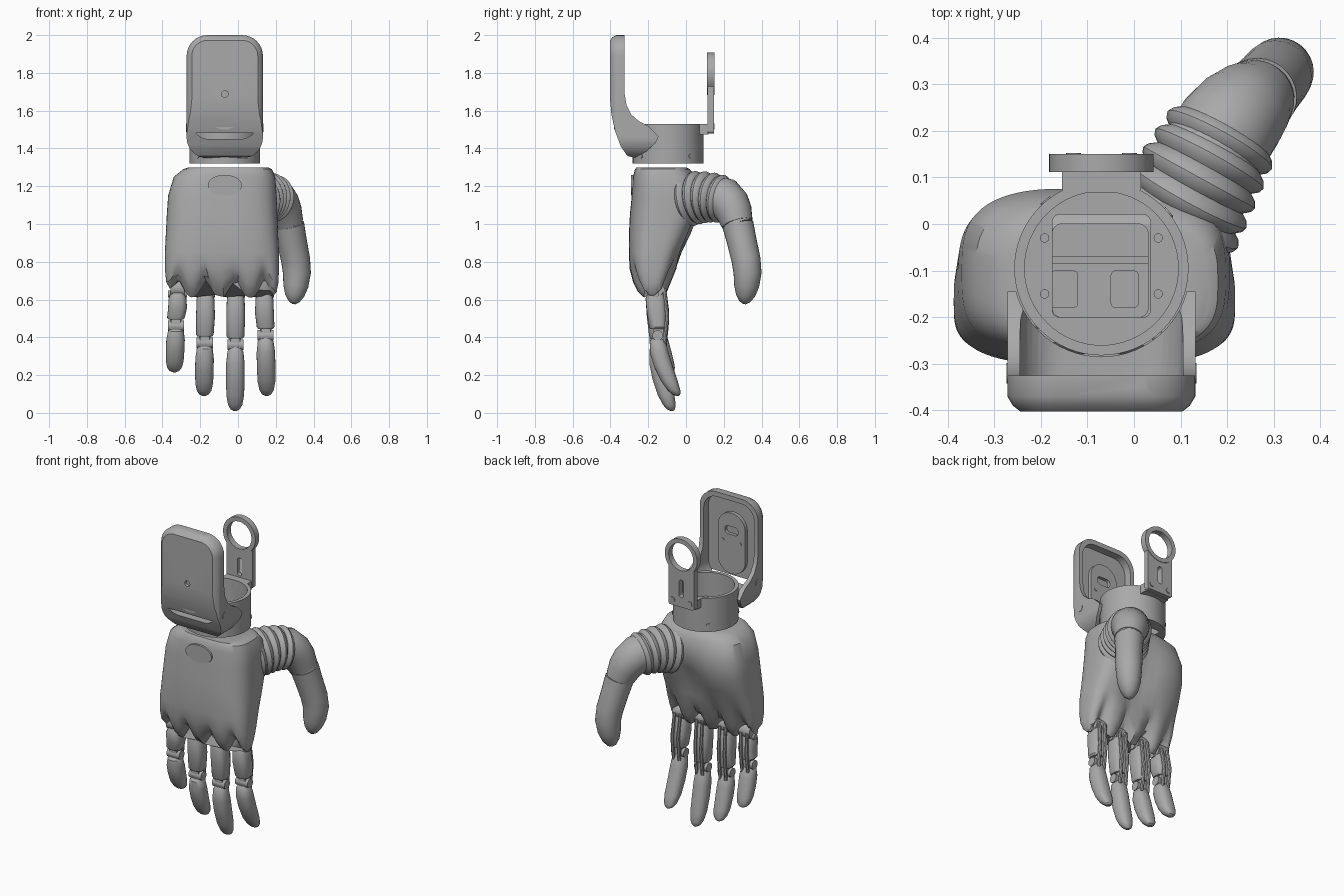
import bpy, bmesh, math
from mathutils import Vector

if "Cube" in bpy.data.objects:
    bpy.data.objects.remove(bpy.data.objects["Cube"])

grey = bpy.data.materials.new("matte grey")
grey.use_nodes = True
COLOUR = (0.4, 0.4, 0.4, 1)
grey.diffuse_color = COLOUR
grey.node_tree.nodes["Principled BSDF"].inputs["Base Color"].default_value = COLOUR


def loft(name, rings, angle=35):
    """Skin a list of equal-length point rings and cap both ends."""
    bm = bmesh.new()
    rows = [[bm.verts.new(p) for p in ring] for ring in rings]
    n = len(rows[0])
    for a, b in zip(rows, rows[1:]):
        for i in range(n):
            j = (i + 1) % n
            bm.faces.new((a[i], a[j], b[j], b[i]))
    bm.faces.new(rows[0])
    bm.faces.new(rows[-1])
    bmesh.ops.recalc_face_normals(bm, faces=bm.faces)
    mesh = bpy.data.meshes.new(name)
    bm.to_mesh(mesh)
    bm.free()
    mesh.materials.append(grey)
    mesh.shade_smooth()
    mesh.set_sharp_from_angle(angle=math.radians(angle))
    obj = bpy.data.objects.new(name, mesh)
    bpy.context.collection.objects.link(obj)
    return obj


def place(points, axis, d):
    """Lift 2D points to 3D on a plane across the given axis."""
    order = {"x": lambda u, v: (d, u, v), "y": lambda u, v: (u, d, v), "z": lambda u, v: (u, v, d)}
    return [order[axis](u, v) for u, v in points]


def prism(name, points, axis, lo, hi):
    return loft(name, [place(points, axis, lo), place(points, axis, hi)])


def oval(cu, cv, ru, rv, power=2, n=48):
    pts = []
    for i in range(n):
        a = math.tau * i / n
        c, s = math.cos(a), math.sin(a)
        pts.append((cu + ru * math.copysign(abs(c) ** (2 / power), c),
                    cv + rv * math.copysign(abs(s) ** (2 / power), s)))
    return pts


def rounded(u0, u1, v0, v1, r, steps=8):
    pts = []
    corners = [(u1 - r, v1 - r), (u0 + r, v1 - r), (u0 + r, v0 + r), (u1 - r, v0 + r)]
    for k, (cu, cv) in enumerate(corners):
        for i in range(steps + 1):
            a = math.pi / 2 * (k + i / steps)
            pts.append((cu + r * math.cos(a), cv + r * math.sin(a)))
    return pts


def carve(obj, cutters, operation="DIFFERENCE"):
    """Apply booleans and remove the cutters."""
    for c in cutters:
        c.hide_render = True
        mod = obj.modifiers.new("cut", "BOOLEAN")
        mod.operation, mod.object, mod.solver = operation, c, "EXACT"
    bpy.context.view_layer.update()
    result = obj.evaluated_get(bpy.context.evaluated_depsgraph_get())
    mesh = bpy.data.meshes.new_from_object(result)
    obj.modifiers.clear()
    obj.data = mesh
    mesh.shade_smooth()
    mesh.set_sharp_from_angle(angle=math.radians(35))
    for c in cutters:
        bpy.data.objects.remove(c)


def tube(name, stations, n=28):
    """Loft circles along (centre, radius) stations."""
    rings = []
    for i, (c, r) in enumerate(stations):
        t = (stations[min(i + 1, len(stations) - 1)][0] - stations[max(i - 1, 0)][0]).normalized()
        side = t.cross(Vector((0.8, -0.6, 0))).normalized()
        up = side.cross(t)
        rings.append([c + r * (side * math.cos(math.tau * k / n) + up * math.sin(math.tau * k / n))
                      for k in range(n)])
    return loft(name, rings)


CX, CY = -0.07, -0.095
FINGER_X = (-0.315, -0.17, -0.012, 0.14)

# Palm: stacked rounded sections (z, x0, x1, y0, y1), lower rim scalloped over the fingers
sections = [(1.30, -0.26, 0.16, -0.262, 0.0), (1.29, -0.29, 0.18, -0.27, 0.02),
            (1.25, -0.34, 0.197, -0.28, 0.055), (1.15, -0.37, 0.205, -0.287, 0.078),
            (1.05, -0.377, 0.208, -0.297, 0.07), (0.95, -0.382, 0.212, -0.302, 0.03),
            (0.85, -0.387, 0.217, -0.303, -0.02), (0.76, -0.387, 0.217, -0.298, -0.05),
            (0.69, -0.38, 0.214, -0.28, -0.08), (0.64, -0.36, 0.205, -0.255, -0.10),
            (0.61, -0.34, 0.19, -0.225, -0.13)]
palm_rings = []
for z, x0, x1, y0, y1 in sections:
    ring = []
    for x, y in oval((x0 + x1) / 2, (y0 + y1) / 2, (x1 - x0) / 2, (y1 - y0) / 2, 3.2, 96):
        arch = max(math.exp(-((x - f) / 0.035) ** 2) for f in FINGER_X)
        lift = arch * 0.09 * max(0, min(1, (0.85 - z) / 0.2))
        hollow = 0.05 * math.exp(-((x + 0.03) / 0.1) ** 2 - ((z - 0.98) / 0.13) ** 2)
        ring.append((x, y - (hollow if y > -0.1 else 0), z + lift))
    palm_rings.append(ring)
palm = loft("palm", palm_rings, 50)
carve(palm, [prism("palm_cavity", rounded(-0.175, 0.03, -0.2, 0.0, 0.02), "z", 1.0, 1.4)])
for i, x in enumerate((-0.15, -0.02)):
    prism(f"motor_{i}", rounded(x - 0.03, x + 0.03, -0.18, -0.1, 0.01), "z", 0.99, 1.15)
prism("palm_divider", rounded(-0.18, 0.035, -0.085, -0.07, 0.005), "z", 0.99, 1.22)
prism("back_of_hand_badge", oval(CX, 1.205, 0.09, 0.055), "y", -0.291, -0.27)

# Fingers: (base x, tip x, joint z, tip z, tip y)
fingers = {"little": (-0.32, -0.337, 0.46, 0.215, -0.08), "ring": (-0.172, -0.18, 0.37, 0.09, -0.07),
           "middle": (-0.012, -0.015, 0.36, 0.01, -0.075), "index": (0.14, 0.152, 0.41, 0.09, -0.045)}
# Distal outline: fraction along, curl amount, half width, half depth
tip_shape = [(0, 0, 0.03, 0.03), (0.06, 0, 0.042, 0.042), (0.25, 0.08, 0.049, 0.05),
             (0.5, 0.3, 0.049, 0.05), (0.75, 0.6, 0.047, 0.044), (0.9, 0.82, 0.038, 0.034),
             (0.97, 0.93, 0.025, 0.022), (1, 1, 0.008, 0.008)]
for name, (xa, xb, zj, zt, yt) in fingers.items():
    xm = (xa + xb) / 2
    prism(f"{name}_knuckle", oval(-0.16, 0.66, 0.045, 0.045, 2, 24), "x", xa - 0.037, xa + 0.037)
    prism(f"{name}_knuckle_pin", oval(-0.16, 0.63, 0.018, 0.018, 2, 16), "x", xa - 0.05, xa + 0.05)
    top, low = 0.615, zj + 0.035
    loft(f"{name}_proximal", [place(oval(x, y, rx, ry, 2.8, 28), "z", z) for x, y, z, rx, ry in (
        (xa, -0.16, top + 0.02, 0.035, 0.04), (xa, -0.162, top - 0.01, 0.047, 0.052),
        (xa, -0.155, (top + low) / 2, 0.05, 0.052), (xm, -0.15, low + 0.01, 0.047, 0.045),
        (xm, -0.15, low, 0.04, 0.04))])
    prism(f"{name}_joint", oval(-0.15, zj, 0.028, 0.028, 2, 20), "x", xm - 0.043, xm + 0.043)
    prism(f"{name}_link", rounded(-0.175, -0.12, zj - 0.05, zj + 0.06, 0.02), "x", xm - 0.025, xm + 0.025)
    start = zj - 0.015
    loft(f"{name}_distal", [place(oval(xm + (xb - xm) * f, -0.15 + (yt + 0.15) * c, rx, ry, 2.3, 28),
                                  "z", start + (zt - start) * f) for f, c, rx, ry in tip_shape])
    for s in (-1, 1):
        tube(f"{name}_tendon_{'left' if s > 0 else 'right'}",
             [(Vector((xa + s * 0.02, -0.115, 0.66)), 0.01), (Vector((xm + s * 0.02, -0.1, (top + zj) / 2)), 0.011),
              (Vector((xm + s * 0.02, -0.115, zj - 0.04)), 0.01)], 8)

# Thumb: ribbed bellows, upper segment, seam ring and tip
a, b = Vector((0.085, 0.0, 1.13)), Vector((0.195, 0.2, 1.13))
bellows = []
for i in range(21):
    f = i / 20
    rib = (0.0, 0.75, 1.0, 0.75)[i % 4]
    bellows.append((a.lerp(b, f) + Vector((0, 0, 0.012 * math.sin(math.pi * f))),
                    0.128 - 0.022 * f + 0.02 * rib))
tube("thumb_bellows", bellows, 36)


def stations(rows):
    return [(Vector(r[:3]), r[3]) for r in rows]


tube("thumb_upper", stations([(0.165, 0.15, 1.145, 0.11), (0.2, 0.205, 1.135, 0.11), (0.225, 0.235, 1.10, 0.105),
                              (0.245, 0.255, 1.06, 0.096), (0.265, 0.272, 1.0, 0.083)]))
tube("thumb_seam", stations([(0.264, 0.271, 1.004, 0.079), (0.268, 0.276, 0.99, 0.079)]))
tube("thumb_tip", stations([(0.268, 0.275, 0.995, 0.083), (0.285, 0.295, 0.91, 0.079), (0.305, 0.318, 0.81, 0.077),
                            (0.312, 0.326, 0.74, 0.074), (0.306, 0.321, 0.67, 0.066), (0.3, 0.315, 0.62, 0.05),
                            (0.297, 0.311, 0.588, 0.028), (0.296, 0.31, 0.576, 0.008)]))

# Wrist collar: open ring over a floor with a square window
collar = prism("wrist_collar", oval(CX, CY, 0.187, 0.187, 2, 64), "z", 1.32, 1.53)
carve(collar, [prism("collar_bore", oval(CX, CY, 0.165, 0.165, 2, 64), "z", 1.38, 1.6),
               prism("collar_window", rounded(-0.175, 0.035, -0.2, 0.02, 0.015), "z", 1.2, 1.5)])
for s in (-1, 1):
    for y in (-0.15, -0.03):
        prism("floor_screw", oval(CX + s * 0.122, y, 0.01, 0.01, 2, 10), "z", 1.37, 1.386)
for k in range(4):
    ang = math.pi * (0.22 + k / 2)
    d = Vector((math.cos(ang), math.sin(ang), 0))
    p = Vector((CX, CY, 1.36))
    tube("collar_screw", [(p + d * 0.18, 0.013), (p + d * 0.19, 0.013)], 12)

# Front shield: side profile trimmed to a rounded plate, hollowed behind
side = [(-0.402, 2.0), (-0.325, 2.0), (-0.325, 1.69), (-0.315, 1.63), (-0.29, 1.58), (-0.25, 1.545),
        (-0.20, 1.52), (-0.145, 1.465), (-0.16, 1.43), (-0.21, 1.385), (-0.27, 1.35), (-0.31, 1.36),
        (-0.345, 1.41), (-0.375, 1.49), (-0.395, 1.58), (-0.402, 1.66)]
shield = prism("front_shield", side, "x", -0.3, 0.16)
outline = loft("shield_outline", [place(rounded(-0.272 + i, 0.132 - i, 1.348 + i * 0.3, 2.0 - i, 0.11 - i), "y", y)
                                  for y, i in ((-0.404, 0.03), (-0.39, 0.012), (-0.37, 0), (-0.1, 0))])
carve(shield, [outline], "INTERSECT")
carve(shield, [prism("collar_clearance", oval(CX, CY, 0.19, 0.19, 2, 64), "z", 1.3, 1.9),
               prism("shield_recess", rounded(-0.245, 0.105, 1.45, 1.97, 0.09), "y", -0.372, -0.1),
               prism("shield_hole", oval(CX, 1.688, 0.018, 0.018, 2, 16), "y", -0.42, -0.385)])
boss = prism("shield_boss", rounded(-0.165, 0.025, 1.5, 1.88, 0.094), "y", -0.38, -0.35)
carve(boss, [prism("boss_slot", rounded(CX - 0.045, CX + 0.045, 1.745, 1.795, 0.02), "y", -0.37, -0.3)])
for s in (-1, 1):
    x = CX + s * 0.2
    prism("flange_screw", oval(-0.32, 1.51, 0.022, 0.022, 2, 16), "x", x - 0.004, x + 0.004)
    prism("boss_screw", oval(CX + s * 0.06, 1.7, 0.01, 0.01, 2, 12), "y", -0.36, -0.346)

# Rear bracket: ring on a slotted plate, tied to the collar
tab = prism("rear_bracket", rounded(-0.16, 0.02, 1.48, 1.74, 0.015), "y", 0.115, 0.147)
ring = prism("rear_ring", oval(CX, 1.795, 0.112, 0.112, 2, 48), "y", 0.112, 0.15)
carve(tab, [ring], "UNION")
carve(tab, [prism("ring_hole", oval(CX, 1.795, 0.085, 0.085, 2, 48), "y", 0, 0.3),
            prism("plate_slot", rounded(CX - 0.015, CX + 0.015, 1.54, 1.65, 0.014), "y", 0, 0.3)])
prism("rear_bracket_foot", rounded(-0.155, 0.015, 0.068, 0.12, 0.01), "z", 1.475, 1.53)
for s in (-1, 1):
    prism("bracket_screw", oval(CX + s * 0.06, 1.515, 0.016, 0.016, 2, 12), "y", 0.14, 0.152)
